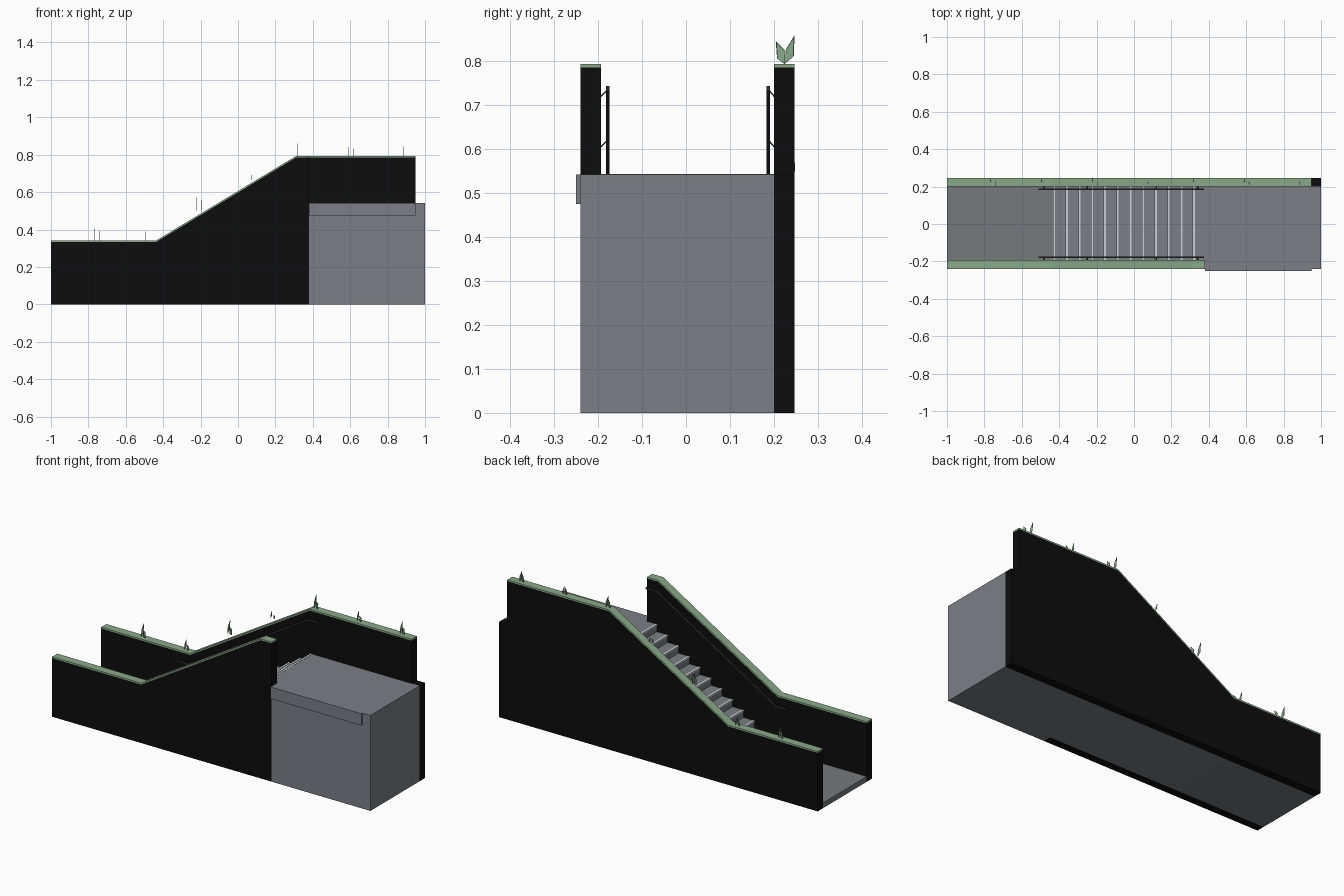
import bpy
import bmesh

cube = bpy.data.objects.get("Cube")
if cube:
    bpy.data.objects.remove(cube)


def material(name, rgb):
    m = bpy.data.materials.new(name)
    m.use_nodes = True
    m.diffuse_color = (*rgb, 1)
    m.node_tree.nodes["Principled BSDF"].inputs["Base Color"].default_value = (*rgb, 1)
    return m


BLACK = material("black wall", (0.004, 0.004, 0.004))
GREY = material("concrete grey", (0.2, 0.21, 0.24))
FLOOR = material("floor grey", (0.18, 0.19, 0.2))
LIGHT = material("nosing light grey", (0.6, 0.61, 0.64))
METAL = material("rail dark grey", (0.03, 0.03, 0.034))
GREEN = material("moss green", (0.25, 0.41, 0.25))


def finish(name, bm, mat):
    bmesh.ops.recalc_face_normals(bm, faces=bm.faces)
    mesh = bpy.data.meshes.new(name)
    bm.to_mesh(mesh)
    bm.free()
    mesh.materials.append(mat)
    ob = bpy.data.objects.new(name, mesh)
    bpy.context.collection.objects.link(ob)
    return ob


def extrude_y(name, profile, y0, y1, mat):
    """Extrude an (x, z) outline from y0 to y1."""
    bm = bmesh.new()
    face = bm.faces.new([bm.verts.new((x, y0, z)) for x, z in profile])
    moved = bmesh.ops.extrude_face_region(bm, geom=[face])["geom"]
    verts = [v for v in moved if isinstance(v, bmesh.types.BMVert)]
    bmesh.ops.translate(bm, verts=verts, vec=(0, y1 - y0, 0))
    return finish(name, bm, mat)


def box(name, x0, x1, y0, y1, z0, z1, mat):
    return extrude_y(name, [(x0, z0), (x1, z0), (x1, z1), (x0, z1)], y0, y1, mat)


def band(name, path, depth, y0, y1, mat):
    """Strip of constant depth hanging below an (x, z) path."""
    under = [(x, z - depth) for x, z in reversed(path)]
    return extrude_y(name, path + under, y0, y1, mat)


LOW, HIGH, DECK, GROUND = 0.34, 0.793, 0.542, 0.03
FOOT, HEAD = -0.44, 0.31
FRONT, FRONT_IN, BACK_IN, BACK = -0.24, -0.193, 0.2, 0.247
CAP = 0.008


def wall_line(x):
    t = min(max((x - FOOT) / (HEAD - FOOT), 0), 1)
    return LOW + t * (HEAD - FOOT and HIGH - LOW)


# Side walls with green caps
for side, y0, y1, end in (("front", FRONT, FRONT_IN, 0.38), ("back", BACK_IN, BACK, 0.95)):
    top = [(-1, LOW), (FOOT, LOW), (HEAD, HIGH), (end, HIGH)]
    outline = [(x, z - CAP) for x, z in top]
    if side == "back":
        outline += [(end, DECK), (1, DECK), (1, 0)]
    else:
        outline += [(end, 0)]
    extrude_y(side + "_wall", outline + [(-1, 0)], y0, y1, BLACK)
    band(side + "_wall_cap", top, CAP, y0, y1, GREEN)

# Upper landing block with front lip
box("landing_block", 0.38, 1, FRONT, BACK_IN, 0, DECK, GREY)
box("landing_lip", 0.38, 0.95, -0.25, FRONT, 0.475, DECK, GREY)

# Lower floor
STEPS, START, RUN = 12, -0.43, 0.068
RISE = (DECK - GROUND) / STEPS
box("lower_floor", -1, START, FRONT_IN, BACK_IN, 0, GROUND, FLOOR)

# Staircase and light nosings
stairs = [(START, 0)]
for i in range(STEPS):
    x, z = START + i * RUN, GROUND + i * RISE
    stairs += [(x, z), (x, z + RISE)]
    box(f"nosing_{i + 1}", x - 0.004, x + 0.008, FRONT_IN, BACK_IN,
        z + RISE - 0.006, z + RISE + 0.001, LIGHT)
extrude_y("stairs", stairs + [(0.38, DECK), (0.38, 0)], FRONT_IN, BACK_IN, GREY)

# Handrails and slanted brackets
DROP = 0.05
rail = [(x, wall_line(x) - DROP) for x in (-0.51, FOOT, HEAD, 0.375)]
for side, y, wall in (("front", -0.178, FRONT_IN), ("back", 0.187, BACK_IN)):
    band(side + "_handrail", rail, 0.01, y - 0.004, y + 0.004, METAL)
    for n, x in enumerate((-0.48, -0.25, 0.12, 0.34)):
        z = wall_line(x) - DROP - 0.01
        bm = bmesh.new()
        section = [(y, z), (y, z + 0.005), (wall, z - 0.01), (wall, z - 0.015)]
        ends = [[bm.verts.new((x + dx, py, pz)) for py, pz in section]
                for dx in (-0.004, 0.004)]
        for ring in ends:
            bm.faces.new(ring)
        for k in range(4):
            j = (k + 1) % 4
            bm.faces.new((ends[0][k], ends[0][j], ends[1][j], ends[1][k]))
        finish(f"{side}_rail_bracket_{n + 1}", bm, METAL)

# Grass tufts: two thin leaning blades on the back wall
BLADES = (
    (-0.013, [(0, 0), (0.021, 0.018), (0.023, 0.066), (0.004, 0.035)]),
    (0.013, [(0, 0), (-0.017, 0.013), (-0.02, 0.053), (0.002, 0.03)]),
)
for n, size in enumerate((1, 0.75, 1.05, 0.5, 1, 0.75, 0.95)):
    x = -0.752 + n * 0.271
    lift = 0.022 if FOOT < x < HEAD else 0
    bm = bmesh.new()
    for dx, shape in BLADES:
        layers = [[bm.verts.new((x + dx + t, 0.224 + py * size,
                                 wall_line(x) + lift + pz * size)) for py, pz in shape]
                  for t in (-0.001, 0.001)]
        for ring in layers:
            bm.faces.new(ring)
        for k in range(4):
            j = (k + 1) % 4
            bm.faces.new((layers[0][k], layers[0][j], layers[1][j], layers[1][k]))
    finish(f"grass_tuft_{n + 1}", bm, GREEN)
